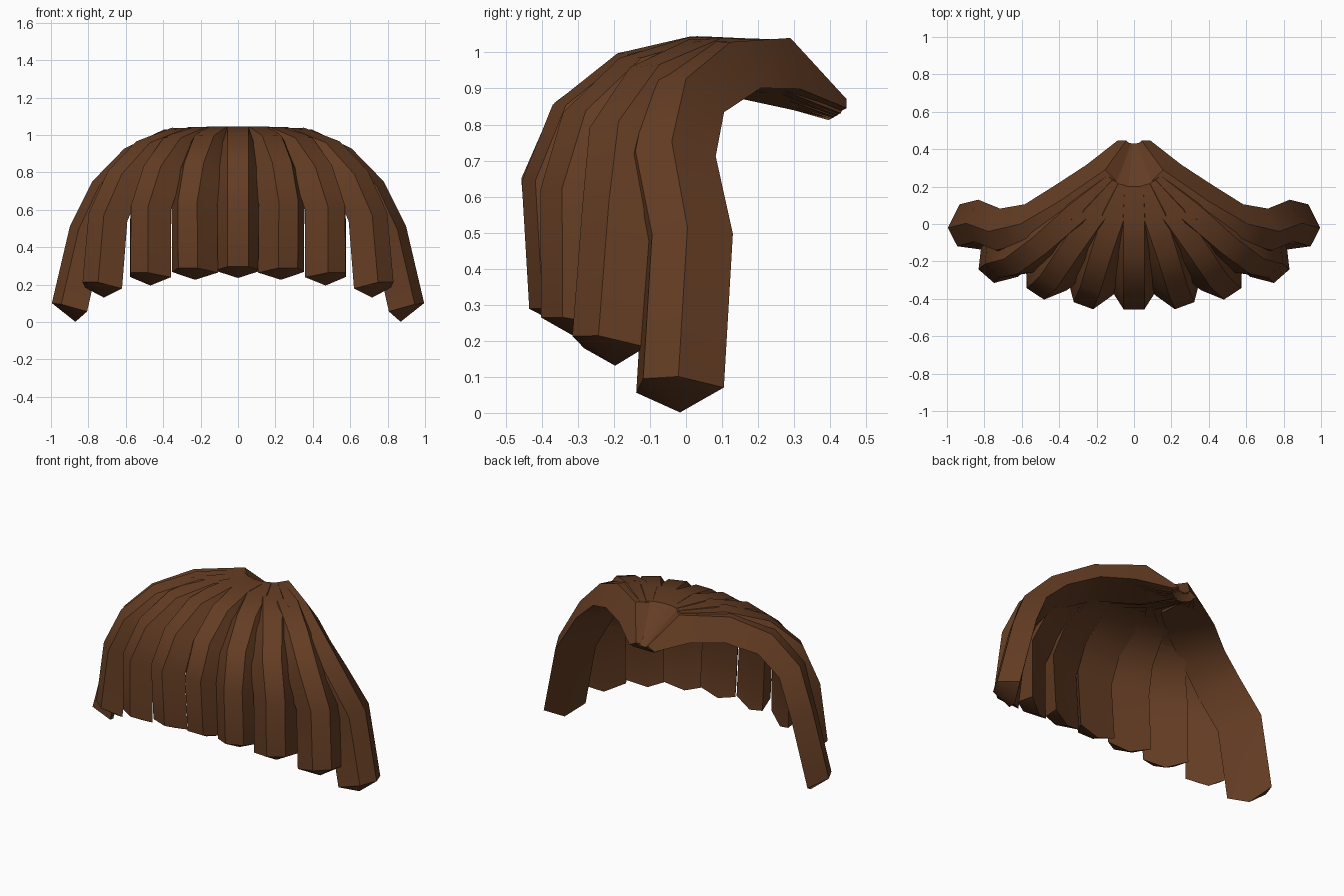
import bpy, bmesh, math
from mathutils import Vector

if "Cube" in bpy.data.objects:
    bpy.data.objects.remove(bpy.data.objects["Cube"])

brown = bpy.data.materials.new("hair_brown")
brown.diffuse_color = (0.127, 0.046, 0.017, 1)
brown.use_nodes = True
brown.node_tree.nodes["Principled BSDF"].inputs["Base Color"].default_value = brown.diffuse_color

# Paths from the root at the back to the tip: middle lock and outermost lock
MIDDLE = [(0, .43, .85), (0, .2, 1.035), (0, .03, 1.045), (0, -.18, 1.0),
          (0, -.365, .86), (0, -.457, .65), (0, -.43, .297)]
OUTER = [(.03, .435, .865), (.12, .255, 1.035), (.365, .075, 1.03), (.585, -.05, .925),
         (.76, -.09, .74), (.875, -.045, .505), (.97, -.07, .098)]
WIDE = [.3, .9, 1.05, 1, 1, 1, 1]            # width scale along the lock
THICK = [.4, 1.35, 1.1, 1, 1, 1, 1]          # thickness scale along the lock
SPREAD = [0, 18, 37, 60, 90]                 # position of each lock around the fan
TIP_SPREAD = [0, 16, 33, 54.5, 90]           # the same at the tip
FACING = [0, 20, 33, 41, 62]                 # turn of each lock about the vertical
HALF_WIDTH = [.125, .13, .13, .13, .137]     # half width of the inner side
DEPTH = [.11, .11, .11, .11, .117]           # thickness of each lock
CORNER_DROP = [.03, .03, .025, .02, .008]


def lock_path(i):
    pts = []
    for j, (m, o) in enumerate(zip(MIDDLE, OUTER)):
        a = math.radians((TIP_SPREAD if j == len(MIDDLE) - 1 else SPREAD)[i])
        s, c = math.sin(a), math.cos(a)
        pts.append(Vector((o[0] * s, o[1] + (m[1] - o[1]) * c, o[2] + (m[2] - o[2]) * c)))
    return pts


def build_lock(i, side, name):
    path = lock_path(i)
    f = math.radians(FACING[i])
    across = Vector((math.cos(f), math.sin(f), 0))
    w, h, cd = HALF_WIDTH[i], DEPTH[i], CORNER_DROP[i]
    # Cross-section: (sideways, outward, drop at the tip)
    section = [(-.055, 0, 0), (.055, 0, 0), (w, -h, cd), (0, -h, .07), (-w, -h, cd)]
    bm = bmesh.new()
    rings = []
    last = len(path) - 1
    for j, p in enumerate(path):
        d = (path[min(j + 1, last)] - path[max(j - 1, 0)]).normalized()
        t = (across - d * across.dot(d)).normalized()
        n = d.cross(t)
        ring = []
        for u, v, drop in section:
            co = p + t * u * WIDE[j] + n * v * THICK[j]
            if j == last:
                co.z -= drop
            co.x *= side
            ring.append(bm.verts.new(co))
        rings.append(ring)
    k = len(section)
    for a, b in zip(rings, rings[1:]):
        for m in range(k):
            bm.faces.new((a[m], a[(m + 1) % k], b[(m + 1) % k], b[m]))
    # Root cap and slanted tip facets
    bm.faces.new(rings[0])
    e = rings[-1]
    for tri in ((0, 1, 3), (1, 2, 3), (4, 0, 3)):
        bm.faces.new([e[m] for m in tri])
    bmesh.ops.recalc_face_normals(bm, faces=bm.faces)
    me = bpy.data.meshes.new(name)
    bm.to_mesh(me)
    bm.free()
    me.materials.append(brown)
    ob = bpy.data.objects.new(name, me)
    bpy.context.collection.objects.link(ob)
    bpy.context.view_layer.objects.active = ob
    ob.select_set(True)
    bpy.ops.object.shade_smooth_by_angle(angle=math.radians(30))
    ob.select_set(False)


# Middle lock, then mirrored pairs
build_lock(0, 1, "middle_lock")
for i in range(1, 5):
    build_lock(i, 1, f"right_lock_{i}")
    build_lock(i, -1, f"left_lock_{i}")
